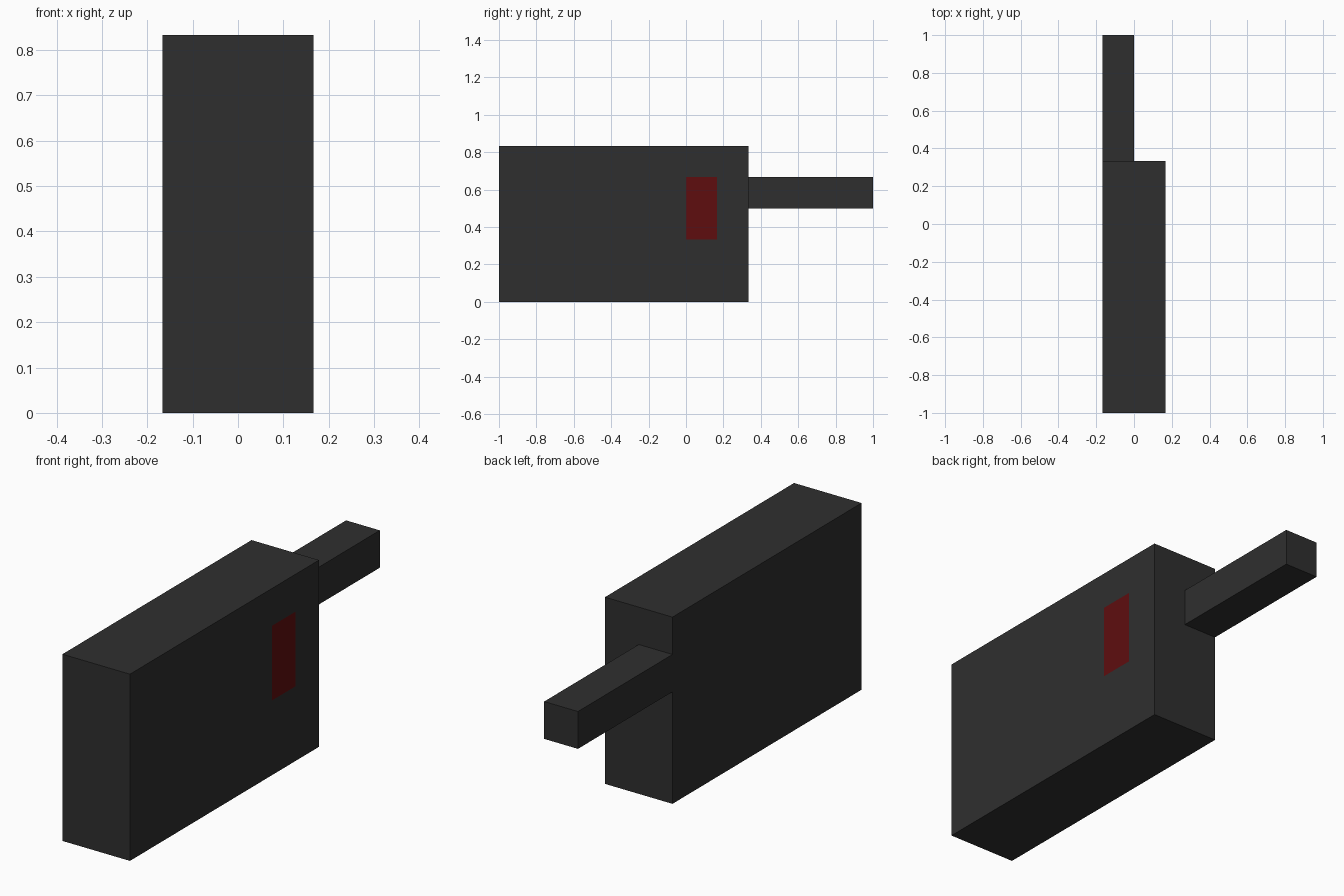
import bpy, bmesh

if "Cube" in bpy.data.objects:
    bpy.data.objects.remove(bpy.data.objects["Cube"])

U = 1 / 6  # grid unit of the blocky model


def material(name, rgb):
    m = bpy.data.materials.new(name)
    m.diffuse_color = (*rgb, 1)
    m.use_nodes = True
    m.node_tree.nodes["Principled BSDF"].inputs["Base Color"].default_value = m.diffuse_color
    return m


dark = material("dark_grey", (0.028, 0.028, 0.028))
red = material("dark_red", (0.112, 0.0042, 0.0045))


def box(name, lo, hi, cuts=(), paint=None):
    """Box between two corners, with optional plane cuts and a paint rule."""
    bm = bmesh.new()
    bmesh.ops.create_cube(bm, size=1)
    for v in bm.verts:
        v.co = [(l + h) / 2 + c * (h - l) for l, h, c in zip(lo, hi, v.co)]
    for axis, value in cuts:
        co, no = [0, 0, 0], [0, 0, 0]
        co[axis], no[axis] = value, 1
        bmesh.ops.bisect_plane(bm, geom=bm.verts[:] + bm.edges[:] + bm.faces[:],
                               plane_co=co, plane_no=no)
    bm.normal_update()
    for f in bm.faces:
        f.material_index = int(bool(paint and paint(f)))
    me = bpy.data.meshes.new(name)
    bm.to_mesh(me)
    bm.free()
    me.materials.append(dark)
    if paint:
        me.materials.append(red)
    ob = bpy.data.objects.new(name, me)
    bpy.context.collection.objects.link(ob)
    return ob


# main body with a flush red panel on its right side
def is_panel(f):
    c = f.calc_center_median()
    return f.normal.x > 0.9 and 0 < c.y < U and 2 * U < c.z < 4 * U


box("body", (-U, -1, 0), (U, 2 * U, 5 * U),
    cuts=((1, 0), (1, U), (2, 2 * U), (2, 4 * U)), paint=is_panel)

# bar sticking out of the back, flush with the left side
box("rear_bar", (-U, 2 * U, 3 * U), (0, 1, 4 * U))
